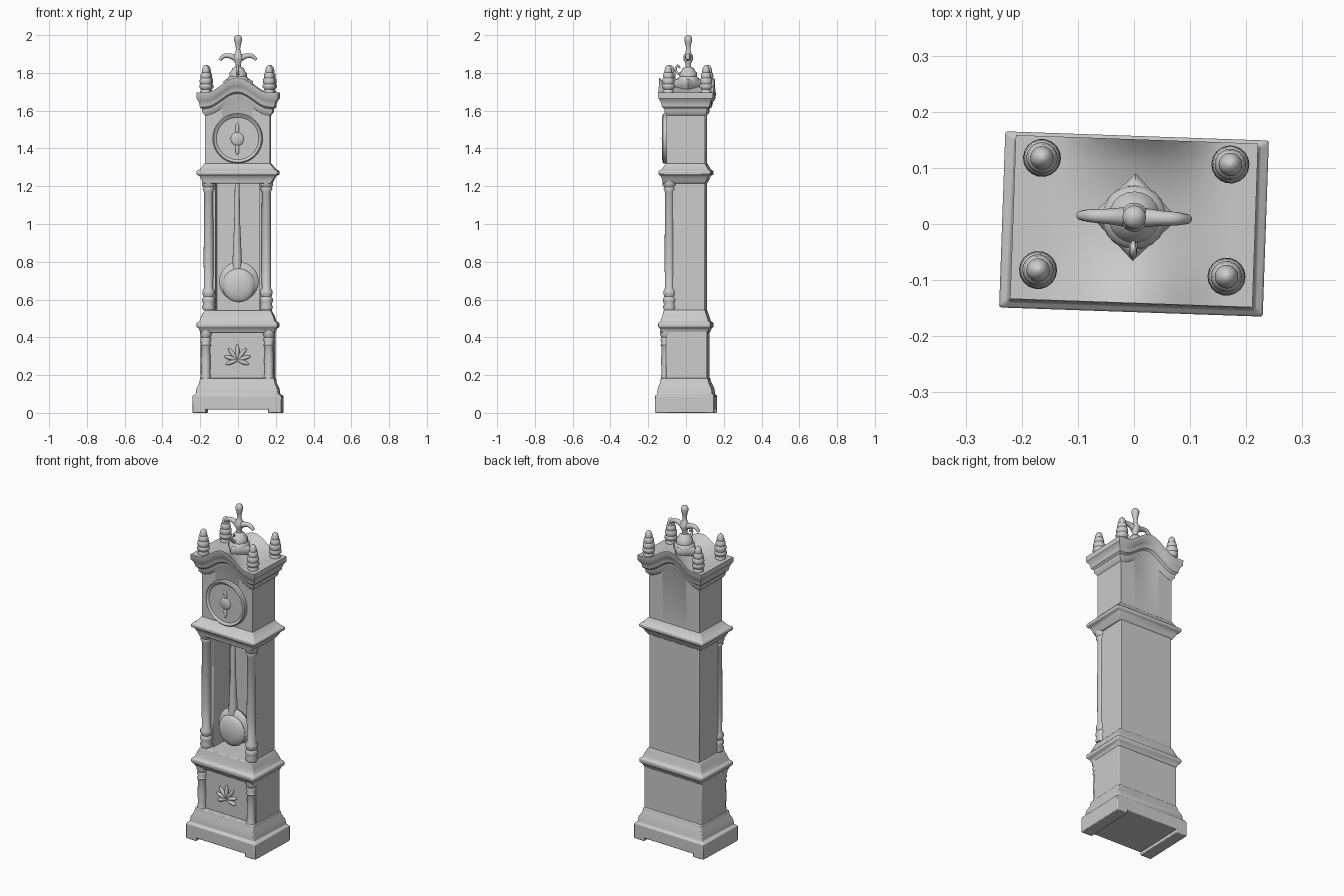
import bpy, bmesh, math
from mathutils import Matrix, Vector

cube = bpy.data.objects.get("Cube")
if cube:
    bpy.data.objects.remove(cube)

grey = bpy.data.materials.new("plain_grey")
grey.use_nodes = True
COLOUR = (0.6, 0.6, 0.6, 1)
grey.diffuse_color = COLOUR
grey.node_tree.nodes["Principled BSDF"].inputs["Base Color"].default_value = COLOUR

TURN = math.radians(-2)  # the whole case stands slightly turned
CY = 0.005               # middle of the case in depth


def finish(name, bm, bevel=0, angle=40):
    bmesh.ops.recalc_face_normals(bm, faces=bm.faces)
    mesh = bpy.data.meshes.new(name)
    bm.to_mesh(mesh)
    bm.free()
    ob = bpy.data.objects.new(name, mesh)
    bpy.context.collection.objects.link(ob)
    mesh.materials.append(grey)
    ob.rotation_euler.z = TURN
    if bevel:
        mod = ob.modifiers.new("soft_edges", "BEVEL")
        mod.width, mod.segments = bevel, 2
    bpy.ops.object.select_all(action="DESELECT")
    ob.select_set(True)
    bpy.context.view_layer.objects.active = ob
    bpy.ops.object.shade_smooth_by_angle(angle=math.radians(angle))
    return ob


def loft(name, rings, bevel=0.004):
    """Stack of rectangles: (z, half width, front y, back y)."""
    bm = bmesh.new()
    loops = [[bm.verts.new(p) for p in ((-x, f, z), (x, f, z), (x, b, z), (-x, b, z))]
             for z, x, f, b in rings]
    for low, high in zip(loops, loops[1:]):
        for i in range(4):
            j = (i + 1) % 4
            bm.faces.new((low[i], low[j], high[j], high[i]))
    bm.faces.new(loops[0])
    bm.faces.new(loops[-1])
    return finish(name, bm, bevel)


def box(name, x0, x1, y0, y1, z0, z1):
    bm = bmesh.new()
    bmesh.ops.create_cube(bm, size=1)
    for v in bm.verts:
        v.co = Vector(((x0 + x1) / 2 + v.co.x * (x1 - x0),
                       (y0 + y1) / 2 + v.co.y * (y1 - y0),
                       (z0 + z1) / 2 + v.co.z * (z1 - z0)))
    return finish(name, bm, 0.004)


def lathe(name, profile, place=(0, 0, 0), sides=20, tilt=0, angle=50):
    """Spin (radius, height) points; tilt turns the axis towards the front."""
    bm = bmesh.new()
    loops = [[bm.verts.new((r * math.cos(math.tau * k / sides),
                            r * math.sin(math.tau * k / sides), z))
              for k in range(sides)] for r, z in profile]
    for low, high in zip(loops, loops[1:]):
        for i in range(sides):
            j = (i + 1) % sides
            bm.faces.new((low[i], low[j], high[j], high[i]))
    bm.faces.new(loops[0])
    bm.faces.new(loops[-1])
    bm.transform(Matrix.Translation(place) @ Matrix.Rotation(tilt, 4, "X"))
    return finish(name, bm, angle=angle)


def blob(name, place, size, roll=0):
    bm = bmesh.new()
    bmesh.ops.create_uvsphere(bm, u_segments=16, v_segments=10, radius=1)
    bm.transform(Matrix.Translation(place) @ Matrix.Rotation(roll, 4, "Y")
                 @ Matrix.Diagonal((*size, 1)))
    return finish(name, bm)


def tube(name, points, radius):
    """Swept tube through (x, y, z, thickness factor) points."""
    data = bpy.data.curves.new(name, "CURVE")
    data.dimensions = "3D"
    data.bevel_depth, data.bevel_resolution, data.use_fill_caps = radius, 3, True
    spline = data.splines.new("NURBS")
    spline.points.add(len(points) - 1)
    spline.use_endpoint_u, spline.order_u = True, 3
    for p, (x, y, z, r) in zip(spline.points, points):
        p.co, p.radius = (x, y, z, 1), r
    ob = bpy.data.objects.new(name, data)
    ob.rotation_euler.z = TURN
    data.materials.append(grey)
    bpy.context.collection.objects.link(ob)


def arch(x):
    return 0.04 * (1 + math.cos(math.pi * x / 0.17)) if abs(x) < 0.17 else 0


# Base with side runners, skirting and lower cabinet
loft("base", [(0.018, 0.235, -0.157, 0.157), (0.09, 0.235, -0.157, 0.157),
              (0.1, 0.219, -0.145, 0.147), (0.13, 0.215, -0.142, 0.143),
              (0.16, 0.2, -0.13, 0.128), (0.185, 0.197, -0.126, 0.122)])
for side in (-1, 1):
    a, b = sorted((side * 0.235, side * 0.165))
    box("runner_foot", a, b, -0.157, 0.157, 0, 0.03)
loft("lower_cabinet", [(0.17, 0.195, -0.1, 0.119), (0.45, 0.195, -0.1, 0.119)])
loft("lower_moulding", [(0.425, 0.195, -0.122, 0.12), (0.445, 0.202, -0.13, 0.128),
                        (0.455, 0.215, -0.14, 0.138), (0.475, 0.215, -0.14, 0.138),
                        (0.485, 0.2, -0.128, 0.126), (0.51, 0.192, -0.12, 0.118),
                        (0.545, 0.174, -0.112, 0.106)])

# Hollow waist: back, two walls and a top rail
box("waist_back", -0.17, 0.17, 0.075, 0.106, 0.53, 1.24)
for side in (-1, 1):
    a, b = sorted((side * 0.17, side * 0.115))
    box("waist_wall", a, b, -0.068, 0.1, 0.53, 1.24)
loft("middle_moulding", [(1.215, 0.178, -0.118, 0.106), (1.235, 0.19, -0.12, 0.118),
                         (1.255, 0.2, -0.128, 0.126), (1.262, 0.216, -0.139, 0.138),
                         (1.28, 0.216, -0.139, 0.138), (1.29, 0.198, -0.122, 0.124),
                         (1.32, 0.174, -0.1, 0.108)])

# Columns
tall = [(0.03, 0.545), (0.035, 0.56), (0.029, 0.575), (0.034, 0.59), (0.034, 0.605),
        (0.027, 0.615), (0.033, 0.63), (0.033, 0.645), (0.024, 0.66), (0.026, 0.8),
        (0.024, 1.17), (0.032, 1.185), (0.028, 1.195), (0.036, 1.205), (0.036, 1.225)]
short = [(0.027, 0.18), (0.025, 0.2), (0.023, 0.21), (0.025, 0.28), (0.022, 0.345),
         (0.028, 0.36), (0.022, 0.37), (0.029, 0.39), (0.024, 0.4), (0.031, 0.415),
         (0.031, 0.435)]
for side in (-1, 1):
    lathe("tall_column", tall, (side * 0.153, -0.082, 0))
    lathe("short_column", short, (side * 0.167, -0.101, 0))

# Pendulum
lathe("pendulum_rod", [(0.026, 0.76), (0.024, 0.82), (0.016, 1.0), (0.012, 1.23)],
      (-0.003, -0.04, 0), 12)
disc = [(0.06, -0.028), (0.098, -0.015), (0.105, 0), (0.098, 0.012), (0.06, 0.022), (0.01, 0.027)]
lathe("pendulum_rim", disc, (0.006, -0.04, 0.695), 28, math.pi / 2)
blob("pendulum_bob", (0.006, -0.062, 0.675), (0.088, 0.03, 0.09))

# Relief leaf: fingers fanning from a low centre
for k in range(-3, 4):
    a = math.radians(k * 37)
    length = 0.042 - 0.003 * abs(k)
    blob("leaf_finger", (math.sin(a) * length, -0.102, 0.28 + math.cos(a) * length),
         (0.011, 0.012, length), a)

# Hood with an arched cornice; the roof sags between the two pediments
hood = [(1.3, 0.172, 0.101, 0), (1.575, 0.172, 0.101, 0.9), (1.59, 0.185, 0.112, 1),
        (1.61, 0.188, 0.114, 1), (1.62, 0.198, 0.126, 1), (1.635, 0.2, 0.128, 1),
        (1.65, 0.205, 0.134, 1), (1.665, 0.216, 0.144, 1), (1.695, 0.216, 0.146, 1)]
N = 28
bm = bmesh.new()


def hood_row(z, hx, y, weight):
    xs = [hx * (2 * i / N - 1) for i in range(N + 1)]
    return [bm.verts.new((x, CY + y, z + weight * arch(x))) for x in xs]


def strip(a, b):
    for i in range(N):
        bm.faces.new((a[i], a[i + 1], b[i + 1], b[i]))


fronts = [hood_row(z, hx, -hy, w) for z, hx, hy, w in hood]
backs = [hood_row(z, hx, hy, w) for z, hx, hy, w in hood]
for k in range(len(hood) - 1):
    strip(fronts[k], fronts[k + 1])
    strip(backs[k], backs[k + 1])
    for end in (0, N):
        bm.faces.new((fronts[k][end], backs[k][end], backs[k + 1][end], fronts[k + 1][end]))
strip(fronts[0], backs[0])
z, hx, hy, _ = hood[-1]
roof = [fronts[-1]]
for k in range(-6, 7):
    t = k / 7
    roof.append(hood_row(z, hx, hy * t, 1 - 0.7 * math.cos(t * math.pi / 2) ** 0.7))
roof.append(backs[-1])
for a, b in zip(roof, roof[1:]):
    strip(a, b)
finish("hood", bm, angle=35)

# Clock face with a raised rim and small central relief
lathe("clock_face", [(0.132, -0.01), (0.132, 0.022), (0.126, 0.028), (0.118, 0.025),
                     (0.112, 0.019), (0.04, 0.017), (0.02, 0.019)],
      (0.002, -0.096, 1.453), 40, math.pi / 2, 30)
blob("clock_boss", (0, -0.112, 1.45), (0.036, 0.011, 0.036))
for dz in (-0.055, 0.055):
    blob("clock_hand", (0, -0.112, 1.45 + dz), (0.011, 0.008, 0.03))

# Four ridged corner finials
finial = [(0.028, 1.685), (0.03, 1.7), (0.024, 1.712), (0.034, 1.722), (0.034, 1.735),
          (0.029, 1.742), (0.033, 1.752), (0.031, 1.768), (0.026, 1.774), (0.028, 1.782),
          (0.025, 1.798), (0.02, 1.803), (0.021, 1.812), (0.015, 1.832), (0.004, 1.842)]
for sx in (-1, 1):
    for sy in (-1, 1):
        lathe("corner_finial", finial, (sx * 0.168, 0.012 + sy * 0.1, 0), 18)

# Central ornament: diamond plinth, turned post, drooping arms and front curl
MID = 0.012
lathe("ornament_plinth", [(0.05, 1.7), (0.078, 1.735), (0.078, 1.757), (0.06, 1.768)],
      (0, MID, 0), 4)
lathe("ornament_post", [(0.058, 1.755), (0.056, 1.772), (0.046, 1.78), (0.046, 1.8),
                        (0.036, 1.81), (0.03, 1.825), (0.015, 1.832), (0.014, 1.85),
                        (0.026, 1.87), (0.026, 1.888), (0.016, 1.905), (0.011, 1.925),
                        (0.015, 1.95), (0.021, 1.972), (0.021, 1.985), (0.014, 1.996),
                        (0.003, 2.0)], (0, MID, 0))
tube("ornament_arms", [(-0.096, MID, 1.868, 0.7), (-0.082, MID, 1.89, 1), (-0.045, MID, 1.893, 1.1),
                       (0, MID, 1.872, 1.7), (0.045, MID, 1.893, 1.1), (0.082, MID, 1.89, 1),
                       (0.096, MID, 1.868, 0.7)], 0.012)
tube("ornament_curl", [(0, MID - 0.03, 1.79, 1.3), (0, MID - 0.06, 1.795, 1),
                       (0, MID - 0.07, 1.825, 0.9), (0, MID - 0.052, 1.845, 0.8),
                       (0, MID - 0.045, 1.825, 0.6)], 0.007)
